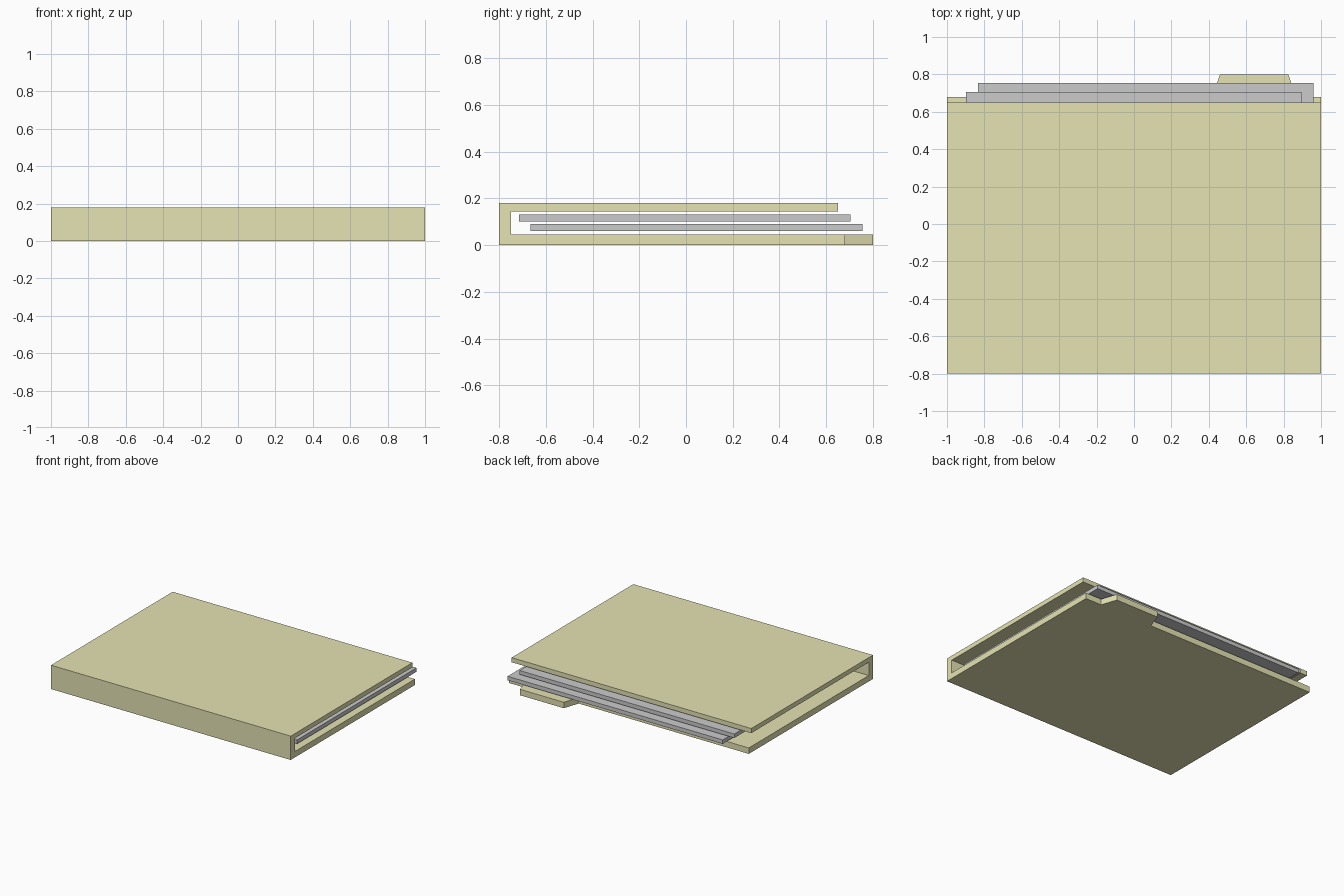
import bpy, bmesh
from mathutils import Vector

if "Cube" in bpy.data.objects:
    bpy.data.objects.remove(bpy.data.objects["Cube"])


def finish(bm, name, mat=None):
    bmesh.ops.recalc_face_normals(bm, faces=bm.faces)
    mesh = bpy.data.meshes.new(name)
    bm.to_mesh(mesh)
    bm.free()
    if mat:
        mesh.materials.append(mat)
    obj = bpy.data.objects.new(name, mesh)
    bpy.context.collection.objects.link(obj)
    return obj


def prism(profile, x0, x1):
    """Extrude a (y, z) profile from x0 to x1."""
    bm = bmesh.new()
    face = bm.faces.new([bm.verts.new((x0, y, z)) for y, z in profile])
    ext = bmesh.ops.extrude_face_region(bm, geom=[face], use_keep_orig=True)
    verts = [g for g in ext["geom"] if isinstance(g, bmesh.types.BMVert)]
    bmesh.ops.translate(bm, vec=(x1 - x0, 0, 0), verts=verts)
    bmesh.ops.recalc_face_normals(bm, faces=bm.faces)
    return bm


card = bpy.data.materials.new("card")
card.diffuse_color = (0.79, 0.77, 0.45, 1)
card.use_nodes = True
card.node_tree.nodes["Principled BSDF"].inputs["Base Color"].default_value = card.diffuse_color

# Folder: C-shaped section with a tapered tab on the back edge of the lower cover
BACK, TIP = 0.68, 0.80
bm = prism([(-0.8, 0), (BACK, 0), (BACK, 0.045), (-0.75, 0.045),
            (-0.75, 0.145), (0.65, 0.145), (0.65, 0.18), (-0.8, 0.18)], -1, 1)
for x in (0.42, 0.865):
    bmesh.ops.bisect_plane(bm, geom=bm.verts[:] + bm.edges[:] + bm.faces[:],
                           plane_co=(x, 0, 0), plane_no=(1, 0, 0))
target = Vector((0.6425, BACK, 0.0225))
edge_face = min(bm.faces, key=lambda f: (f.calc_center_median() - target).length)
ext = bmesh.ops.extrude_face_region(bm, geom=[edge_face])
if edge_face.is_valid:
    bmesh.ops.delete(bm, geom=[edge_face], context='FACES_ONLY')
for v in (g for g in ext["geom"] if isinstance(g, bmesh.types.BMVert)):
    v.co.y = TIP
    v.co.x += 0.04 if v.co.x < target.x else -0.04
bmesh.ops.dissolve_limit(bm, angle_limit=0.01, verts=bm.verts, edges=bm.edges)
finish(bm, "folder", card)

# Two loose stacks of paper inside
for name, x0, x1, y0, y1, z0, z1 in (
        ("lower_paper", -0.835, 0.96, -0.665, 0.755, 0.06, 0.09),
        ("upper_paper", -0.897, 0.895, -0.715, 0.705, 0.102, 0.132)):
    finish(prism([(y0, z0), (y1, z0), (y1, z1), (y0, z1)], x0, x1), name)
